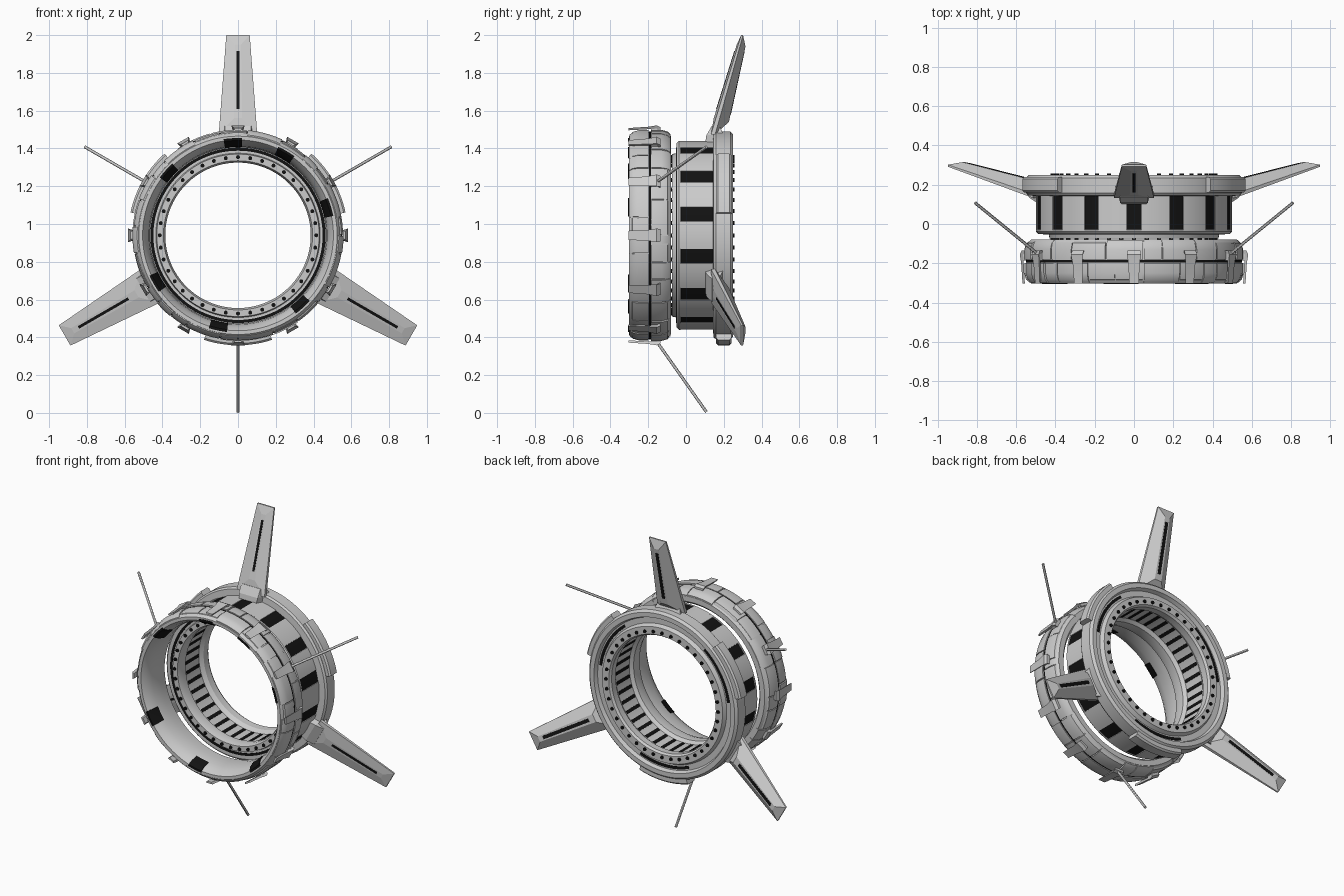
import bpy, bmesh, random
from math import radians, sin, cos, pi
from mathutils import Matrix, Vector

if "Cube" in bpy.data.objects:
    bpy.data.objects.remove(bpy.data.objects["Cube"])

random.seed(4)
CZ = 0.94  # height of the ring axis

black = bpy.data.materials.new("black")
black.diffuse_color = (0.006, 0.006, 0.006, 1)
black.use_nodes = True
black.node_tree.nodes["Principled BSDF"].inputs["Base Color"].default_value = black.diffuse_color


def polar(r, y, a):
    return Vector((r * cos(a), y, CZ + r * sin(a)))


def finish(name, bm, mat=None, angle=30):
    bmesh.ops.recalc_face_normals(bm, faces=bm.faces)
    me = bpy.data.meshes.new(name)
    bm.to_mesh(me)
    bm.free()
    ob = bpy.data.objects.new(name, me)
    bpy.context.collection.objects.link(ob)
    if mat:
        me.materials.append(mat)
    bpy.ops.object.select_all(action='DESELECT')
    ob.select_set(True)
    bpy.context.view_layer.objects.active = ob
    bpy.ops.object.shade_smooth_by_angle(angle=radians(angle))
    return ob


def sweep(bm, prof, a0=0, a1=360, n=120):
    """Turn a closed (radius, y) profile about the ring axis; arcs get end caps."""
    full = a1 - a0 >= 360
    rows = [[bm.verts.new(polar(r, y, radians(a0 + (a1 - a0) * i / n))) for r, y in prof]
            for i in range(n if full else n + 1)]
    k = len(prof)
    for i in range(n):
        A, B = rows[i], rows[(i + 1) % len(rows)]
        for j in range(k):
            bm.faces.new((A[j], A[(j + 1) % k], B[(j + 1) % k], B[j]))
    if not full:
        bm.faces.new(rows[0])
        bm.faces.new(rows[-1])


def rect(r0, r1, y0, y1):
    return [(r0, y0), (r1, y0), (r1, y1), (r0, y1)]


def arcs(name, prof, centres, half, n=4, mat=None):
    bm = bmesh.new()
    for c in centres:
        sweep(bm, prof, c - half, c + half, n)
    return finish(name, bm, mat)


def ring(name, prof, mat=None):
    bm = bmesh.new()
    sweep(bm, prof)
    return finish(name, bm, mat)


# rear drum with flange, end collars and recessed inner wall
ring("rear_drum", [
    (0.385, -0.045), (0.395, -0.075), (0.43, -0.075), (0.435, -0.05), (0.488, -0.05), (0.5, -0.038),
    (0.5, -0.03), (0.494, -0.026), (0.494, 0.142), (0.54, 0.146), (0.55, 0.158), (0.55, 0.235),
    (0.535, 0.25), (0.505, 0.25), (0.495, 0.225), (0.458, 0.225), (0.445, 0.25), (0.395, 0.25),
    (0.385, 0.235), (0.387, 0.19), (0.405, 0.165), (0.405, 0.02), (0.387, 0.0)])

# outer drum windows and plates between them
step = 360 / 14
arcs("drum_windows", rect(0.48, 0.4965, -0.03, 0.143), [90 + i * step for i in range(14)], 4.4, 4, black)
arcs("drum_plates", rect(0.48, 0.5, -0.032, 0.143), [90 + (i + .5) * step for i in range(14)], step / 2 - 4.5, 8)

# slots along the inner wall
arcs("inner_slots", rect(0.402, 0.41, 0.025, 0.16), [i * 9 for i in range(40)], 1.5, 2, black)

# round bolts on both end faces
bm = bmesh.new()
for y in (-0.076, 0.252):
    for i in range(40):
        m = Matrix.Translation(polar(0.414, y, radians(i * 9))) @ Matrix.Rotation(pi / 2, 4, 'X')
        bmesh.ops.create_cone(bm, cap_ends=True, segments=12, radius1=0.0105, radius2=0.0105,
                              depth=0.012, matrix=m)
finish("end_bolts", bm, black)

# dark seams on the drum ends
ring("front_seam", rect(0.448, 0.464, -0.053, -0.045), black)
arcs("rear_seams", rect(0.468, 0.486, 0.22, 0.229), [30, 150, 270], 22, 16, black)

# raised blocks on the flange rim between the fins
arcs("flange_blocks", [(0.53, 0.16), (0.572, 0.16), (0.582, 0.17), (0.582, 0.23), (0.572, 0.24), (0.53, 0.24)],
     [30, 150, 270], 18, 12)

# front ring core
ring("front_ring", [
    (0.505, -0.302), (0.525, -0.302), (0.54, -0.285), (0.548, -0.25), (0.548, -0.13), (0.54, -0.095),
    (0.525, -0.08), (0.49, -0.08), (0.472, -0.1), (0.466, -0.16), (0.472, -0.23), (0.486, -0.275)])
ring("ring_groove", rect(0.53, 0.551, -0.196, -0.184), black)

# armour panels of uneven length on both halves of the front ring
for nm, side in (("front_panels", -1), ("rear_panels", 1)):
    bm = bmesh.new()
    a = 0
    while a < 356:
        w = min(random.choice((10, 15, 20)), 360 - a)
        t = random.choice((0.0, 0.003, 0.006))
        e = random.choice((0.098, 0.106, 0.108))
        prof = [(0.535, .008), (0.553 + t, .008), (0.553 + t, .06), (0.544 + t, .092),
                (0.528 + t, e + .003), (0.51, e + .003), (0.515, .09)]
        sweep(bm, [(r, -0.19 + side * d) for r, d in prof], a + .35, a + w - .35, 6)
        a += w
    finish(nm, bm)

# dark windows on the front inner chamfer
arcs("front_windows", [(0.468, -0.235), (0.482, -0.28), (0.502, -0.306), (0.515, -0.306), (0.515, -0.24)],
     [93, 60, 17, -48, -102, 210, 138], 5.5, 5, black)

# twelve clamps around the front ring
bm = bmesh.new()
for i in range(12):
    a = radians(i * 30)
    t = Vector((-sin(a), 0, cos(a)))
    secs = [(-0.304, 0.556, 0.568, 0.024), (-0.20, 0.562, 0.575, 0.029),
            (-0.155, 0.565, 0.582, 0.036), (-0.135, 0.54, 0.572, 0.033)]
    rows = [[bm.verts.new(polar(r, y, a) + t * s * h)
             for r, s in ((r0, -.7), (r1, -1), (r1, 1), (r0, .7))] for y, r0, r1, h in secs]
    for A, B in zip(rows, rows[1:]):
        for j in range(4):
            bm.faces.new((A[j], A[(j + 1) % 4], B[(j + 1) % 4], B[j]))
    bm.faces.new(rows[0])
    bm.faces.new(rows[-1])
    # foot joining the clamp to the ring
    m = Matrix.Translation(polar(0.55, -0.165, a)) @ Matrix.Rotation(-a, 4, 'Y')
    bmesh.ops.create_cube(bm, size=1, matrix=m @ Matrix.Diagonal((0.04, 0.04, 0.04, 1)))
finish("clamps", bm)

# thin antennas sweeping backwards
bm = bmesh.new()
for d in (30, 150, 270):
    p, q = polar(0.555, -0.16, radians(d)), polar(0.935, 0.108, radians(d))
    m = Matrix.Translation((p + q) / 2) @ (q - p).to_track_quat('Z', 'Y').to_matrix().to_4x4()
    bmesh.ops.create_cone(bm, cap_ends=True, segments=12, radius1=0.008, radius2=0.008,
                          depth=(q - p).length, matrix=m)
finish("antennas", bm)

# three leaning fins: tapered outline with a hipped face on each side, and dark slits
fin, slit = bmesh.new(), bmesh.new()


def mid_y(r):
    return 0.145 + (r - 0.53) * 0.285


for d in (90, 210, 330):
    a = radians(d)
    t = Vector((-sin(a), 0, cos(a)))

    def quad(bm, pts):
        return [bm.verts.new(polar(r, y, a) + t * s) for r, y, s in pts]

    def plate(r0, r1, w0, w1, o0, o1):
        return [(r0, mid_y(r0) + o0, -w0), (r0, mid_y(r0) + o0, w0),
                (r1, mid_y(r1) + o1, w1), (r1, mid_y(r1) + o1, -w1)]

    loops = [quad(fin, p) for p in (
        plate(0.62, 1.01, 0.022, 0.016, -0.024, -0.013),
        plate(0.535, 1.06, 0.102, 0.062, -0.014, -0.004),
        plate(0.535, 1.06, 0.102, 0.062, 0.008, 0.006),
        plate(0.60, 1.0, 0.026, 0.018, 0.062, 0.036))]
    for A, B in zip(loops, loops[1:]):
        for j in range(4):
            fin.faces.new((A[j], A[(j + 1) % 4], B[(j + 1) % 4], B[j]))
    fin.faces.new(loops[0])
    fin.faces.new(loops[-1])
    # wedge root joining the fin to the drum
    root = [quad(fin, p) for p in (
        [(0.48, 0.10, -0.06), (0.48, 0.10, 0.06), (0.48, 0.2, 0.1), (0.48, 0.2, -0.1)],
        [(0.53, 0.108, -0.07), (0.53, 0.108, 0.07), (0.53, 0.2, 0.1), (0.53, 0.2, -0.1)],
        [(0.58, 0.137, -0.07), (0.58, 0.137, 0.07), (0.575, 0.18, 0.08), (0.575, 0.18, -0.08)])]
    for A, B in zip(root, root[1:]):
        for j in range(4):
            fin.faces.new((A[j], A[(j + 1) % 4], B[(j + 1) % 4], B[j]))
    fin.faces.new(root[0])
    fin.faces.new(root[-1])
    for r0, r1, w, o0, o1 in ((0.67, 0.975, 0.0075, -0.025, -0.0165), (0.64, 0.97, 0.011, 0.0615, 0.0395)):
        A = quad(slit, plate(r0, r1, w, w, o0, o1))
        sgn = 0.01 if o0 > 0 else -0.01
        B = quad(slit, plate(r0, r1, w, w, o0 - sgn, o1 - sgn))
        for j in range(4):
            slit.faces.new((A[j], A[(j + 1) % 4], B[(j + 1) % 4], B[j]))
        slit.faces.new(A)
        slit.faces.new(B)
finish("fins", fin, None, 5)
finish("fin_slits", slit, black, 5)
